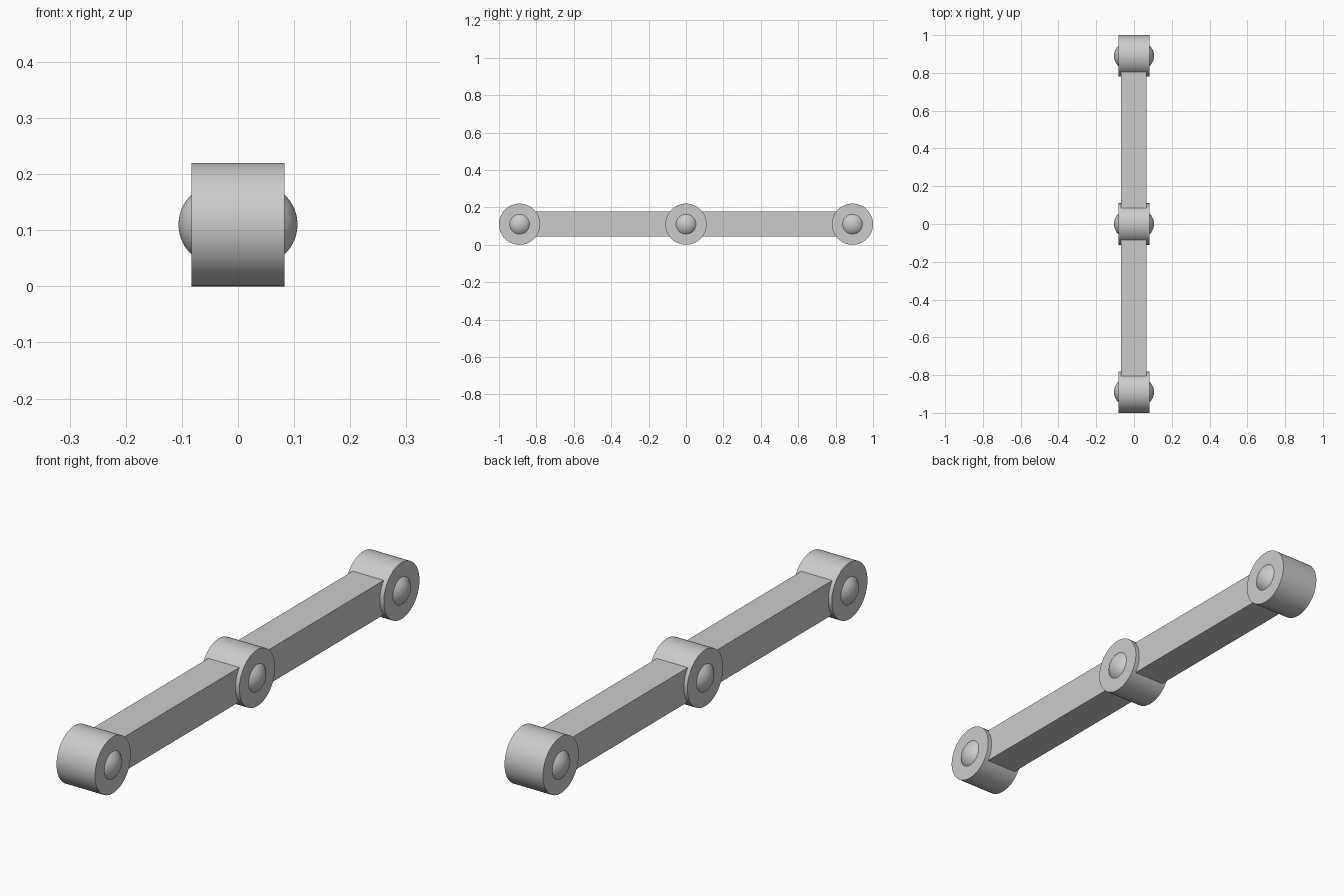
import bpy, bmesh, math
from mathutils import Matrix

if "Cube" in bpy.data.objects:
    bpy.data.objects.remove(bpy.data.objects["Cube"])

R, HALF_W = 0.11, 0.083       # hub radius and half width
ZC, END_Y = 0.11, 0.89        # axle height, outer hub position
PIN_R, PIN_H = 0.053, 0.023   # rivet head radius and height


def lathe(name, profile, y, segments=96):
    """Spin (x, radius) points around the x axis."""
    me = bpy.data.meshes.new(name)
    bm = bmesh.new()
    verts = [bm.verts.new((x, 0, r)) for x, r in profile]
    edges = [bm.edges.new(p) for p in zip(verts, verts[1:])]
    bmesh.ops.spin(bm, geom=verts + edges, cent=(0, 0, 0), axis=(1, 0, 0),
                   angle=math.tau, steps=segments, use_duplicate=False)
    bmesh.ops.remove_doubles(bm, verts=bm.verts, dist=1e-5)
    bmesh.ops.recalc_face_normals(bm, faces=bm.faces)
    bm.to_mesh(me)
    bm.free()
    ob = bpy.data.objects.new(name, me)
    bpy.context.collection.objects.link(ob)
    ob.location = (0, y, ZC)
    bpy.ops.object.select_all(action='DESELECT')
    ob.select_set(True)
    bpy.context.view_layer.objects.active = ob
    bpy.ops.object.shade_smooth_by_angle(angle=math.radians(30))
    return ob


# Domed rivet head: a spherical cap standing on the hub face
cap_r = (PIN_R**2 + PIN_H**2) / (2 * PIN_H)
cap_a = math.asin(PIN_R / cap_r)
peak = HALF_W + PIN_H
cap = [(peak - cap_r + cap_r * math.cos(cap_a * i / 12),
        cap_r * math.sin(cap_a * i / 12)) for i in range(13)]
pin = cap + [(-x, r) for x, r in reversed(cap)]
hub = [(-HALF_W, 0), (-HALF_W, R), (HALF_W, R), (HALF_W, 0)]

# Three hinge hubs, each with a pin through it
for label, y in (("front", -END_Y), ("middle", 0), ("back", END_Y)):
    lathe(label + "_hub", hub, y)
    lathe(label + "_pin", pin, y)

# Two square bars joining the hubs
for label, side in (("front", -1), ("back", 1)):
    bpy.ops.mesh.primitive_cube_add(size=1, location=(-0.001, side * END_Y / 2, 0.112))
    bar = bpy.context.object
    bar.name = label + "_bar"
    bar.data.transform(Matrix.Diagonal((0.134, END_Y - 0.1, 0.134, 1)))
